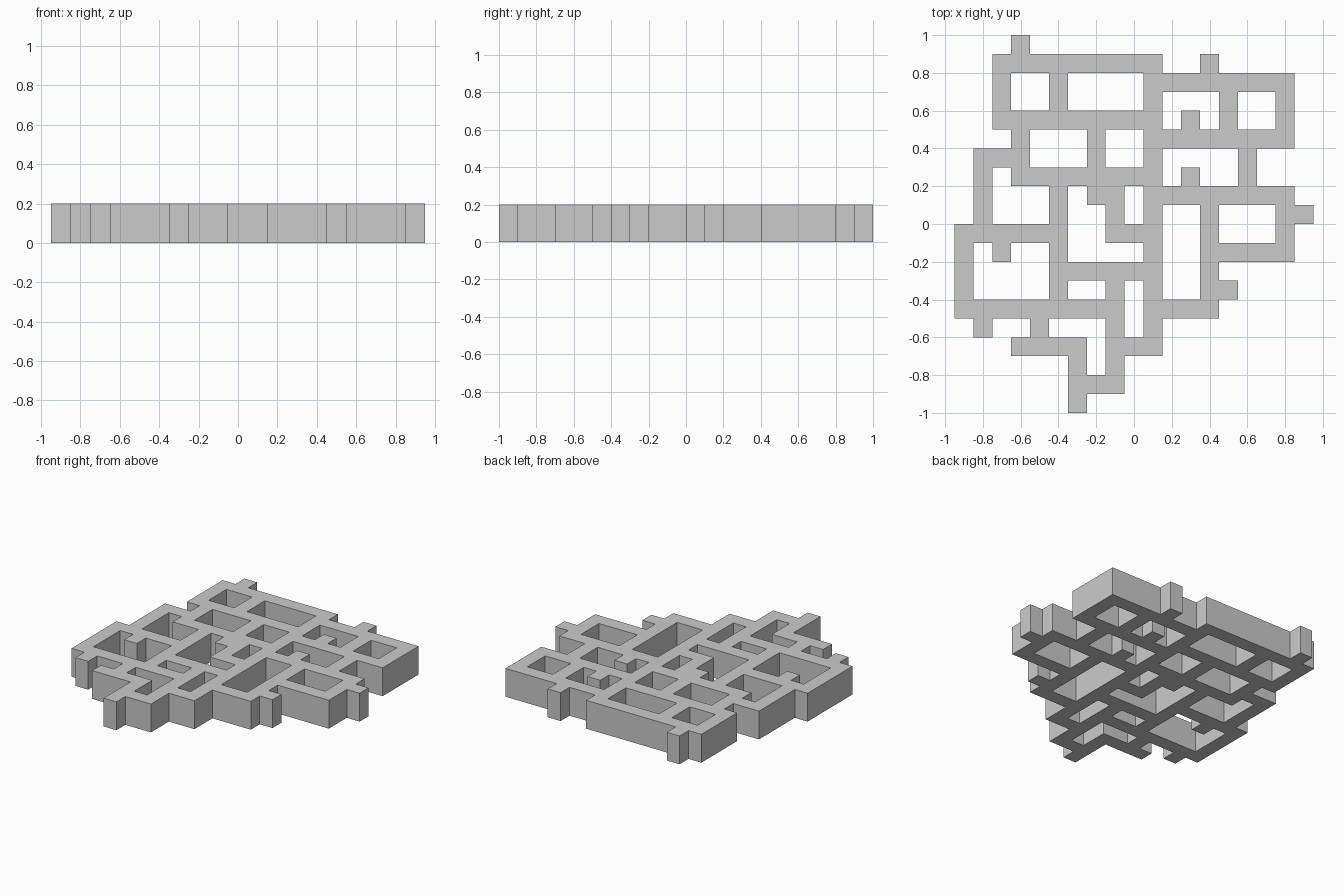
import bpy, bmesh

if "Cube" in bpy.data.objects:
    bpy.data.objects.remove(bpy.data.objects["Cube"])

CELL, HEIGHT = 0.1, 0.2
COLS, ROWS = 19, 20

# Bars running along x: (row from the back, first column, last column)
ACROSS = [
    (1, 2, 10), (2, 10, 17), (4, 2, 10), (5, 10, 17), (6, 1, 3), (7, 3, 10),
    (8, 7, 8), (8, 10, 17), (9, 17, 18), (10, 0, 5), (10, 8, 10), (11, 13, 17),
    (12, 5, 10), (13, 13, 14), (14, 0, 8), (14, 10, 13), (16, 3, 6),
    (16, 8, 10), (18, 6, 8),
]
# Bars running along y: (column from the left, first row, last row)
DOWN = [
    (0, 10, 14), (1, 6, 10), (1, 14, 15), (2, 1, 4), (2, 10, 11), (3, 0, 1),
    (3, 4, 7), (4, 14, 16), (5, 1, 4), (5, 7, 14), (6, 16, 19), (7, 4, 8),
    (8, 8, 10), (8, 12, 18), (10, 1, 16), (12, 4, 5), (12, 7, 8), (13, 1, 2),
    (13, 8, 14), (14, 2, 5), (15, 5, 8), (17, 2, 5), (17, 8, 11),
]

# Merge the crossing bars into one set of grid cells
cells = {(c, r) for r, a, b in ACROSS for c in range(a, b + 1)}
cells |= {(c, r) for c, a, b in DOWN for r in range(a, b + 1)}

bm = bmesh.new()
corners = {}


def corner(c, r):
    """Shared vertex at column line c, row line r."""
    if (c, r) not in corners:
        corners[c, r] = bm.verts.new(((c - COLS / 2) * CELL, (ROWS / 2 - r) * CELL, 0))
    return corners[c, r]


# Flat footprint
for c, r in sorted(cells):
    bm.faces.new([corner(c, r + 1), corner(c + 1, r + 1),
                  corner(c + 1, r), corner(c, r)])

# Raise the footprint into a solid slab
raised = bmesh.ops.extrude_face_region(bm, geom=bm.faces[:])["geom"]
bmesh.ops.translate(bm, vec=(0, 0, HEIGHT),
                    verts=[g for g in raised if isinstance(g, bmesh.types.BMVert)])

# Close the underside if the extrusion left it open
rim = [e for e in bm.edges if e.is_boundary]
if rim:
    for c, r in sorted(cells):
        bm.faces.new([corner(c, r), corner(c + 1, r),
                      corner(c + 1, r + 1), corner(c, r + 1)])
bmesh.ops.recalc_face_normals(bm, faces=bm.faces[:])

mesh = bpy.data.meshes.new("crossing_bars")
bm.to_mesh(mesh)
bm.free()
bpy.context.collection.objects.link(bpy.data.objects.new("crossing_bars", mesh))
